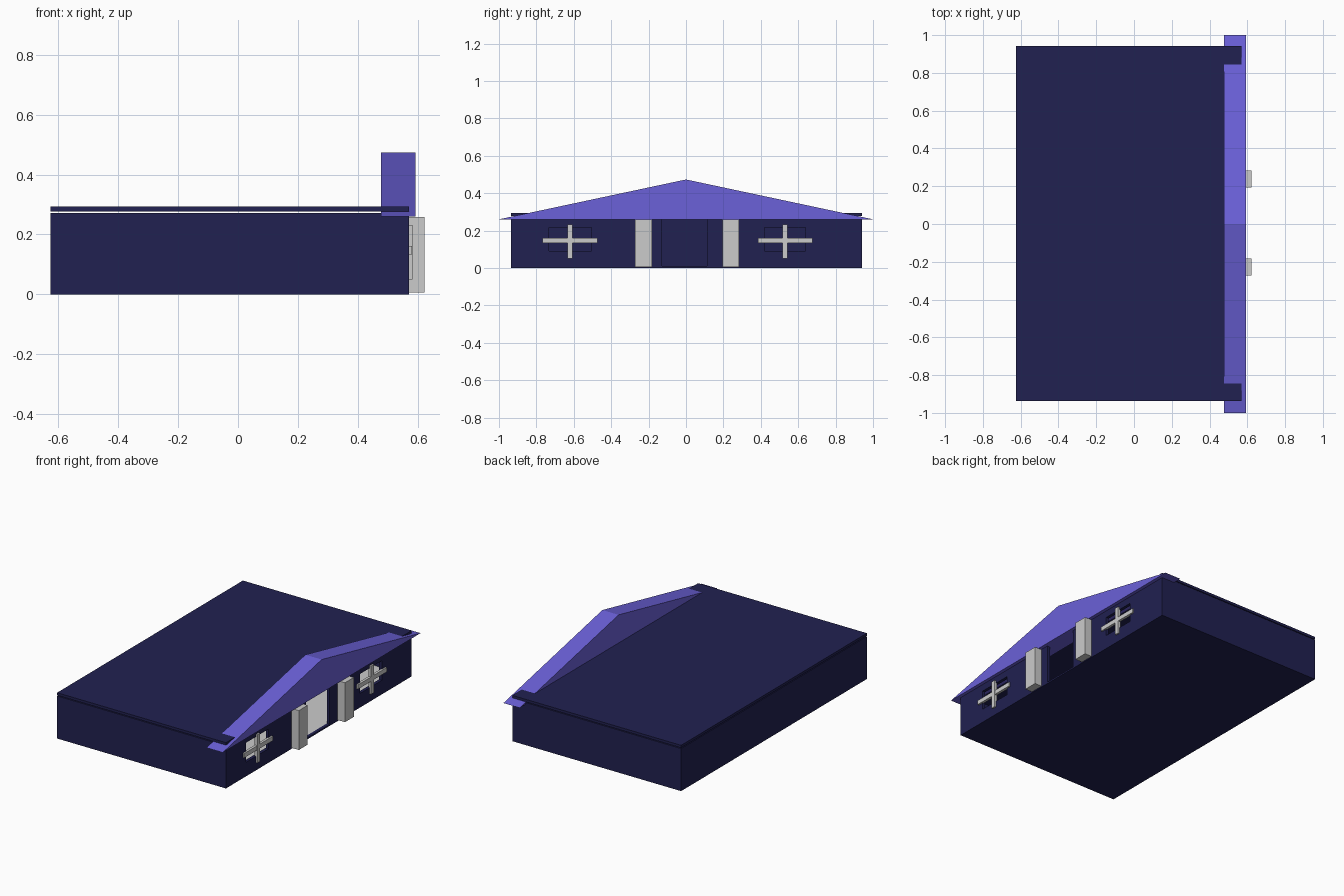
import bpy, bmesh

if "Cube" in bpy.data.objects:
    bpy.data.objects.remove(bpy.data.objects["Cube"])

def material(name, rgb):
    m = bpy.data.materials.new(name)
    m.diffuse_color = (*rgb, 1)
    m.use_nodes = True
    m.node_tree.nodes["Principled BSDF"].inputs["Base Color"].default_value = m.diffuse_color
    return m

NAVY = material("navy", (0.015, 0.015, 0.082))
VIOLET = material("violet", (0.147, 0.119, 0.69))
GREY = material("light_grey", (0.6, 0.6, 0.6))

def finish(name, bm, mat):
    bmesh.ops.recalc_face_normals(bm, faces=bm.faces)
    me = bpy.data.meshes.new(name)
    bm.to_mesh(me)
    bm.free()
    me.materials.append(mat)
    ob = bpy.data.objects.new(name, me)
    bpy.context.collection.objects.link(ob)
    return ob

def prism(name, points, direction, mat):
    """Extrude a closed outline along a direction."""
    bm = bmesh.new()
    face = bm.faces.new([bm.verts.new(p) for p in points])
    ext = bmesh.ops.extrude_face_region(bm, geom=[face], use_keep_orig=True)
    verts = [g for g in ext["geom"] if isinstance(g, bmesh.types.BMVert)]
    bmesh.ops.translate(bm, verts=verts, vec=direction)
    return finish(name, bm, mat)

def box(name, x, y, z, mat):
    pts = [(x[0], y[0], z[0]), (x[1], y[0], z[0]), (x[1], y[1], z[0]), (x[0], y[1], z[0])]
    return prism(name, pts, (0, 0, z[1] - z[0]), mat)

X0, X1, Y0, Y1, TOP, T = -0.625, 0.57, -0.936, 0.942, 0.272, 0.02
XI = X1 - T

# side and back walls: one U-shaped outline
outline = [(XI, Y0), (XI, Y0 + T), (X0 + T, Y0 + T), (X0 + T, Y1 - T),
           (XI, Y1 - T), (XI, Y1), (X0, Y1), (X0, Y0)]
prism("side_and_back_walls", [(x, y, 0) for x, y in outline], (0, 0, TOP), NAVY)

# entrance wall: grid with the door and two window cells left open
ys = [Y0, -0.733, -0.505, -0.128, 0.113, 0.42, 0.64, Y1]
zs = [0, 0.01, 0.09, 0.215, 0.262, TOP]
bm = bmesh.new()
grid = [[bm.verts.new((X1, y, z)) for z in zs] for y in ys]
for i in range(len(ys) - 1):
    for j in range(len(zs) - 1):
        door = i == 3 and j in (1, 2, 3)
        window = i in (1, 5) and j == 2
        if not (door or window):
            bm.faces.new((grid[i][j], grid[i + 1][j], grid[i + 1][j + 1], grid[i][j + 1]))
wall = finish("entrance_wall", bm, NAVY)
if wall.data.polygons[0].normal.x < 0:
    wall.data.flip_normals()
solid = wall.modifiers.new("thickness", 'SOLIDIFY')
solid.thickness = T
solid.offset = -1

# floor base and pale floor finish
box("floor_base", (X0 + T, XI), (Y0 + T, Y1 - T), (0, 0.007), NAVY)
box("floor_finish", (X0 + T, XI), (Y0 + T, Y1 - T), (0.007, 0.01), GREY)

# flat roof, floating just above the walls
box("flat_roof", (X0, X1), (Y0, Y1), (0.277, 0.293), NAVY)

# triangular gable over the entrance
prism("gable", [(0.477, -1, 0.26), (0.477, 1, 0.26), (0.477, 0, 0.473)], (0.115, 0, 0), VIOLET)

# porch columns
for side, y in (("left", (-0.272, -0.182)), ("right", (0.194, 0.284))):
    box(side + "_column", (0.568, 0.621), y, (0.006, 0.258), GREY)

# crossed window bars
for side, y in (("left", -0.62), ("right", 0.53)):
    box(side + "_window_bar_across", (0.563, 0.58), (y - 0.146, y + 0.146), (0.133, 0.161), GREY)
    box(side + "_window_bar_upright", (0.562, 0.581), (y - 0.014, y + 0.014), (0.05, 0.231), GREY)
